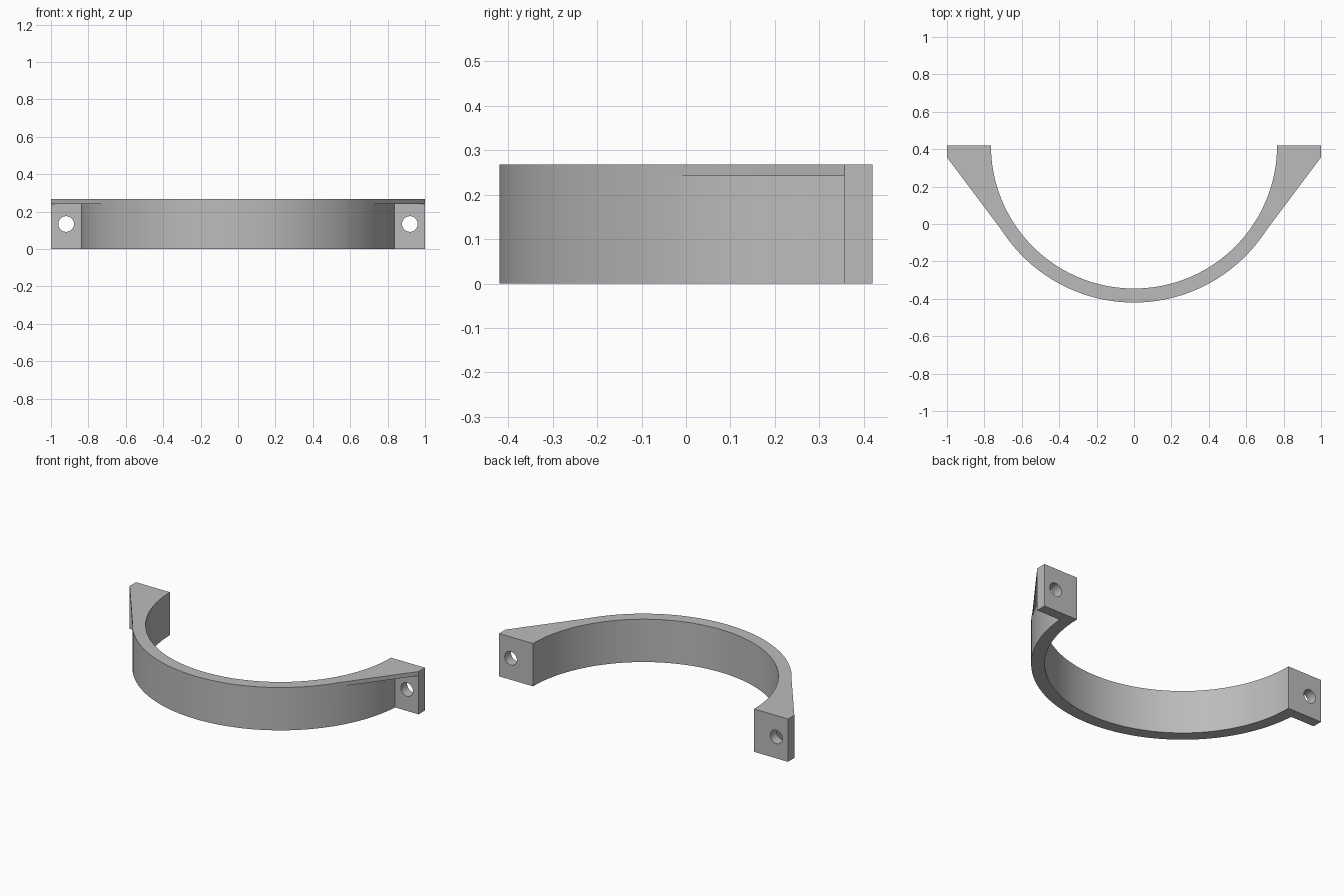
import bpy, bmesh
from math import sin, cos, asin, pi
from mathutils import Matrix

cube = bpy.data.objects.get("Cube")
if cube:
    bpy.data.objects.remove(cube, do_unlink=True)

CY = 0.42                      # centre line of the clamp, also its flat back
R_IN, R_OUT = 0.765, 0.84
H, WEB_Z = 0.268, 0.242        # full height, underside of the webs
TAB_Y = 0.357                  # front of the bolt tabs
WEB_A = asin((-0.035 - CY) / R_OUT)   # where the web leaves the strap
TAB_A = asin((TAB_Y - CY) / R_OUT)    # where the tab meets the strap


def arc(r, a0, a1, n):
    return [(r * cos(a0 + (a1 - a0) * i / n), CY + r * sin(a0 + (a1 - a0) * i / n))
            for i in range(n + 1)]


def prism(name, outline, z0, z1):
    bm = bmesh.new()
    face = bm.faces.new([bm.verts.new((x, y, z0)) for x, y in outline])
    ext = bmesh.ops.extrude_face_region(bm, geom=[face])
    top = [v for v in ext["geom"] if isinstance(v, bmesh.types.BMVert)]
    bmesh.ops.translate(bm, verts=top, vec=(0, 0, z1 - z0))
    bmesh.ops.recalc_face_normals(bm, faces=bm.faces)
    return finish(name, bm)


def finish(name, bm):
    mesh = bpy.data.meshes.new(name)
    bm.to_mesh(mesh)
    bm.free()
    obj = bpy.data.objects.new(name, mesh)
    bpy.context.collection.objects.link(obj)
    return obj


def cut(target, cutter):
    cutter.hide_render = True
    mod = target.modifiers.new("cut", "BOOLEAN")
    mod.operation, mod.solver, mod.object = "DIFFERENCE", "EXACT", cutter
    bpy.context.view_layer.objects.active = target
    bpy.ops.object.modifier_apply(modifier=mod.name)
    bpy.data.objects.remove(cutter, do_unlink=True)


# Half-ring strap with tabs and tapering shoulders
outline = arc(R_IN, 0, -pi, 72)
outline += [(-1, CY), (-1, TAB_Y)]
outline += arc(R_OUT, -pi - WEB_A, WEB_A, 56)
outline += [(1, TAB_Y), (1, CY)]
clamp = prism("half_clamp", outline, 0, H)

for side in (1, -1):
    # Pocket below the thin top web
    pocket = arc(R_OUT, WEB_A, TAB_A, 14) + [(1.1, TAB_Y), (1.1, -0.035)]
    cut(clamp, prism("pocket_cutter", [(side * x, y) for x, y in pocket], -0.1, WEB_Z))
    # Bolt hole through the tab
    bm = bmesh.new()
    bmesh.ops.create_cone(bm, cap_ends=True, segments=32, radius1=0.042, radius2=0.042,
                          depth=0.3, matrix=Matrix.Translation((side * 0.919, 0.39, H / 2))
                          @ Matrix.Rotation(pi / 2, 4, "X"))
    cut(clamp, finish("hole_cutter", bm))

# Plain grey finish
grey = bpy.data.materials.new("plain_grey")
grey.use_nodes = True
colour = (0.5, 0.5, 0.5, 1)
grey.diffuse_color = colour
grey.node_tree.nodes["Principled BSDF"].inputs["Base Color"].default_value = colour
clamp.data.materials.clear()
clamp.data.materials.append(grey)
for p in clamp.data.polygons:
    p.material_index = 0

bpy.ops.object.select_all(action="DESELECT")
clamp.select_set(True)
bpy.context.view_layer.objects.active = clamp
bpy.ops.object.shade_smooth_by_angle(angle=pi / 6)
